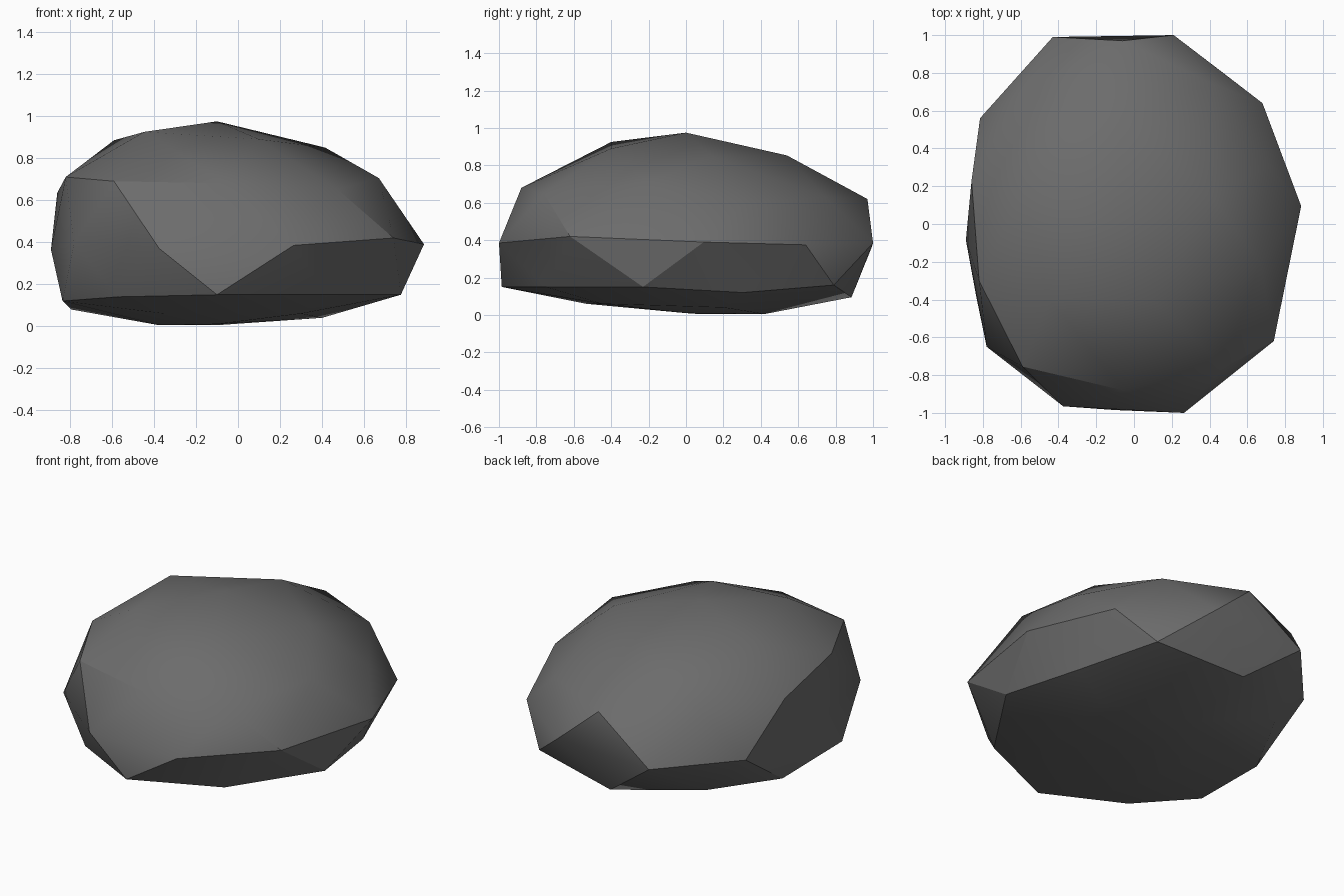
import bpy
import bmesh
import math

cube = bpy.data.objects.get("Cube")
if cube:
    bpy.data.objects.remove(cube, do_unlink=True)

# Corner points of the boulder, ring by ring from the ground up
base = [(-.10, 0, .01), (.40, .20, .04), (-.10, .42, .005), (-.375, .07, .005),
        (-.35, -.535, .06), (.30, -.45, .06)]
lower = [(.775, -.23, .15), (.67, .305, .12), (.485, .79, .16), (-.085, .885, .095),
         (-.565, .61, .115), (-.795, .16, .08), (-.835, -.385, .12),
         (-.57, -.73, .14), (-.10, -.985, .15), (.43, -.75, .15)]
waist = [(.885, .095, .39), (.68, .64, .375), (.21, 1.0, .385), (-.43, .99, .355),
         (-.815, .56, .355), (-.89, -.085, .365), (-.78, -.65, .395),
         (-.375, -.965, .37), (.265, -1.0, .385), (.74, -.62, .42)]
shoulder = [(.67, -.21, .705), (.71, .31, .595), (.41, .745, .63), (-.06, .97, .62),
            (-.60, .70, .66), (-.86, .23, .635), (-.82, -.30, .71),
            (-.59, -.755, .69), (-.06, -.88, .68), (.475, -.76, .65)]
crown = [(.415, .137, .85), (-.07, .54, .853), (-.59, .16, .885),
         (-.445, -.40, .925), (.10, -.40, .89), (-.10, 0, .975)]

# Wrap the rings in a faceted convex skin
bm = bmesh.new()
for ring in (base, lower, waist, shoulder, crown):
    for p in ring:
        bm.verts.new(p)
bmesh.ops.convex_hull(bm, input=bm.verts[:])
loose = [v for v in bm.verts if not v.link_faces]
bmesh.ops.delete(bm, geom=loose, context='VERTS')
bmesh.ops.recalc_face_normals(bm, faces=bm.faces[:])
mesh = bpy.data.meshes.new("boulder")
bm.to_mesh(mesh)
bm.free()

boulder = bpy.data.objects.new("boulder", mesh)
bpy.context.collection.objects.link(boulder)

# Dark grey stone
stone = bpy.data.materials.new("dark grey stone")
stone.use_nodes = True
colour = (.15, .15, .15, 1)
stone.diffuse_color = colour
stone.node_tree.nodes["Principled BSDF"].inputs["Base Color"].default_value = colour
mesh.materials.append(stone)

# Soft shading with the hard ridges kept
bpy.ops.object.select_all(action='DESELECT')
boulder.select_set(True)
bpy.context.view_layer.objects.active = boulder
bpy.ops.object.shade_smooth_by_angle(angle=math.radians(30))
